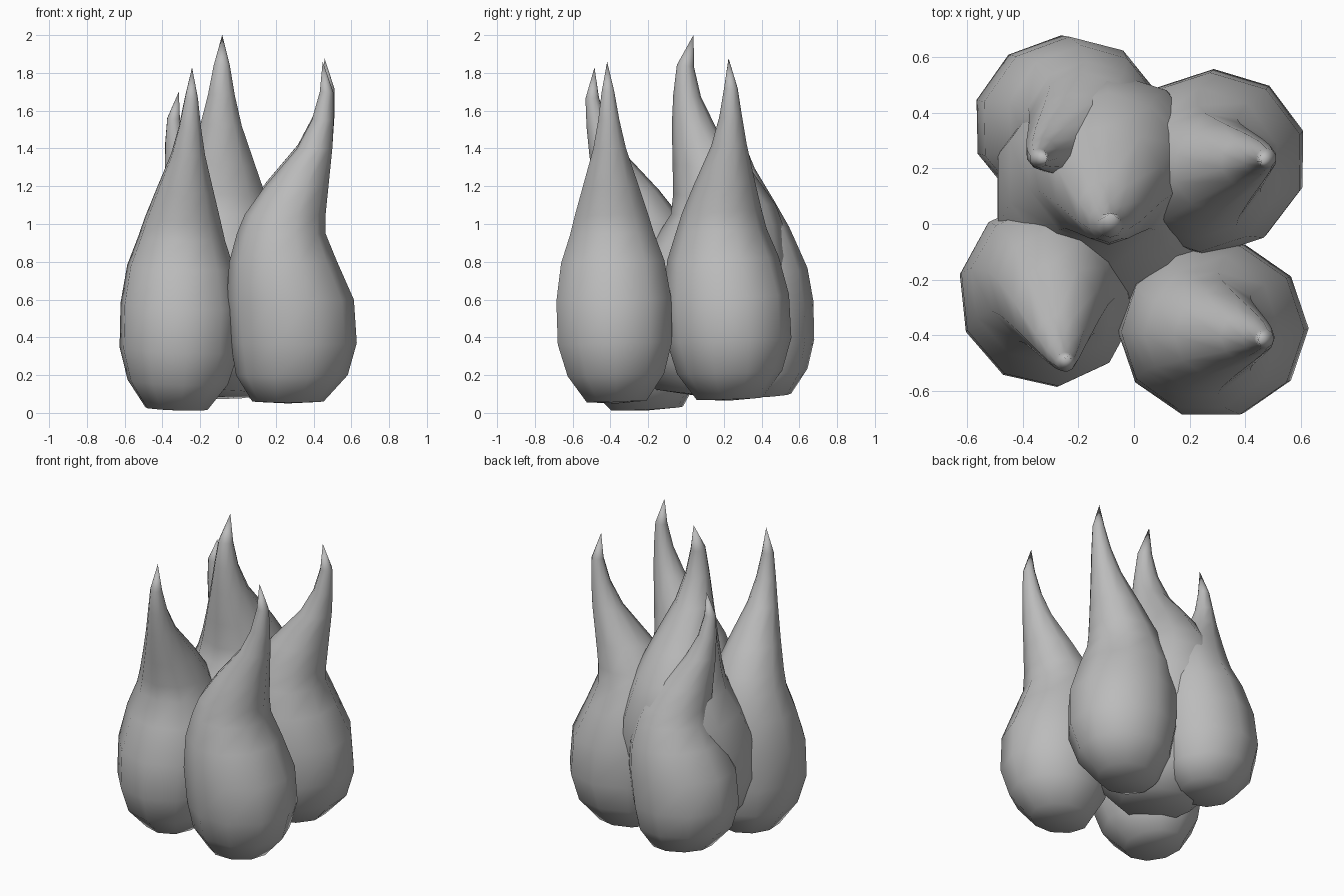
import bpy
import bmesh
from math import cos, sin, tau, radians
from mathutils import Matrix

cube = bpy.data.objects.get("Cube")
if cube:
    bpy.data.objects.remove(cube, do_unlink=True)

# Single grey material
grey = bpy.data.materials.new("plain_grey")
grey.use_nodes = True
colour = (0.5, 0.5, 0.5, 1)
grey.diffuse_color = colour
grey.node_tree.nodes["Principled BSDF"].inputs["Base Color"].default_value = colour

# Flame cross-sections: height, forward offset, half depth, half width
SECTIONS = [
    (0.01, -0.015, 0.185, 0.155),
    (0.15, 0.005, 0.29, 0.25),
    (0.32, 0.015, 0.327, 0.297),
    (0.55, -0.003, 0.33, 0.298),
    (0.75, -0.04, 0.28, 0.268),
    (0.90, -0.05, 0.23, 0.217),
    (1.00, -0.03, 0.21, 0.19),
    (1.15, 0.03, 0.165, 0.145),
    (1.35, 0.123, 0.092, 0.085),
    (1.50, 0.165, 0.057, 0.055),
    (1.65, 0.185, 0.035, 0.033),
]
TIP = (0.165, 0, 1.81)
SIDES = 10


def flame(name, base, heading, tilt_x, tilt_y, width, height):
    """One drop-shaped flame whose tip curls towards its heading."""
    bm = bmesh.new()
    rings = []
    for z, cx, rx, ry in SECTIONS:
        rings.append([bm.verts.new((cx + rx * cos(tau * i / SIDES),
                                    ry / cos(tau / 20) * sin(tau * i / SIDES), z))
                      for i in range(SIDES)])
    bottom = bm.verts.new((-0.015, 0, 0))
    tip = bm.verts.new(TIP)
    for i in range(SIDES):
        j = (i + 1) % SIDES
        for low, high in zip(rings, rings[1:]):
            bm.faces.new((low[i], low[j], high[j], high[i]))
        bm.faces.new((bottom, rings[0][j], rings[0][i]))
        bm.faces.new((rings[-1][i], rings[-1][j], tip))
    placement = (Matrix.Translation(base)
                 @ Matrix.Rotation(radians(tilt_x), 4, 'X')
                 @ Matrix.Rotation(radians(tilt_y), 4, 'Y')
                 @ Matrix.Rotation(radians(heading), 4, 'Z')
                 @ Matrix.Diagonal((width, width, height / TIP[2], 1)))
    bm.transform(placement)
    for face in bm.faces:
        face.smooth = True
    mesh = bpy.data.meshes.new(name)
    bm.to_mesh(mesh)
    bm.free()
    mesh.materials.append(grey)
    obj = bpy.data.objects.new(name, mesh)
    bpy.context.collection.objects.link(obj)


# Five flames in a cluster
flame("front_right_flame", (-0.325, -0.22, 0.012), -84, 3, 2, 1.03, 1.83)
flame("front_left_flame", (0.28, -0.367, 0.05), 0, 1.6, 0, 1.02, 1.81)
flame("back_left_flame", (0.262, 0.235, 0.065), 18, 2, 1, 1.05, 1.815)
flame("back_right_flame", (-0.26, 0.388, 0.085), -160, 3.4, 3.6, 1.0, 1.615)
flame("centre_flame", (-0.11, 0.055, 0.09), -90, -6, 0.8, 1.3, 1.9)
